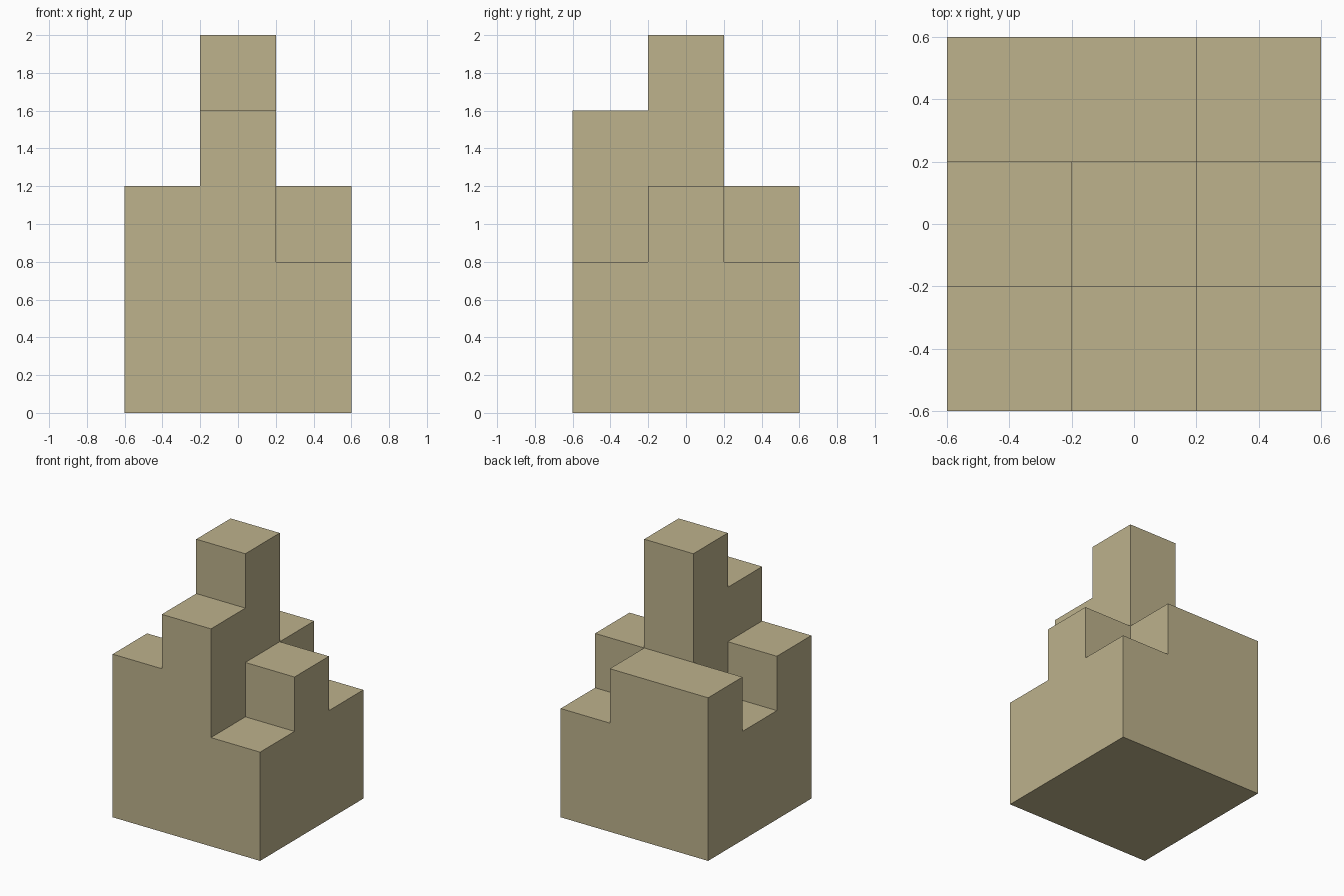
import bpy
import bmesh

if "Cube" in bpy.data.objects:
    bpy.data.objects.remove(bpy.data.objects["Cube"], do_unlink=True)

STEP = 0.4
# Storeys of each column: rows run front to back, columns along +x
STOREYS = [(3, 4, 2),
           (2, 5, 3),
           (3, 3, 2)]


def storeys_at(point):
    return STOREYS[round(point.y / STEP) + 1][round(point.x / STEP) + 1]


def raise_faces(bm, faces, height):
    grown = bmesh.ops.extrude_face_region(bm, geom=faces)["geom"]
    verts = [g for g in grown if isinstance(g, bmesh.types.BMVert)]
    bmesh.ops.translate(bm, verts=verts, vec=(0, 0, height))


# Sandstone colour
sandstone = bpy.data.materials.new("sandstone")
sandstone.use_nodes = True
colour = (0.51, 0.445, 0.262, 1)
sandstone.diffuse_color = colour
sandstone.node_tree.nodes["Principled BSDF"].inputs["Base Color"].default_value = colour

# Square base, two storeys high
bm = bmesh.new()
bmesh.ops.create_grid(bm, x_segments=3, y_segments=3, size=1.5 * STEP)
raise_faces(bm, bm.faces[:], 2 * STEP)

# Upper storeys, raised one at a time from the cells that reach them
for level in range(2, 5):
    tops = [f for f in bm.faces
            if all(abs(v.co.z - level * STEP) < 0.001 for v in f.verts)
            and storeys_at(f.calc_center_median()) > level]
    raise_faces(bm, tops, STEP)

# Merge coplanar faces into clean flat walls and terraces
bmesh.ops.recalc_face_normals(bm, faces=bm.faces[:])
bmesh.ops.dissolve_limit(bm, angle_limit=0.01, verts=bm.verts[:], edges=bm.edges[:])
bmesh.ops.recalc_face_normals(bm, faces=bm.faces[:])

mesh = bpy.data.meshes.new("stepped_tower")
bm.to_mesh(mesh)
bm.free()
mesh.materials.append(sandstone)
tower = bpy.data.objects.new("stepped_tower", mesh)
bpy.context.collection.objects.link(tower)
